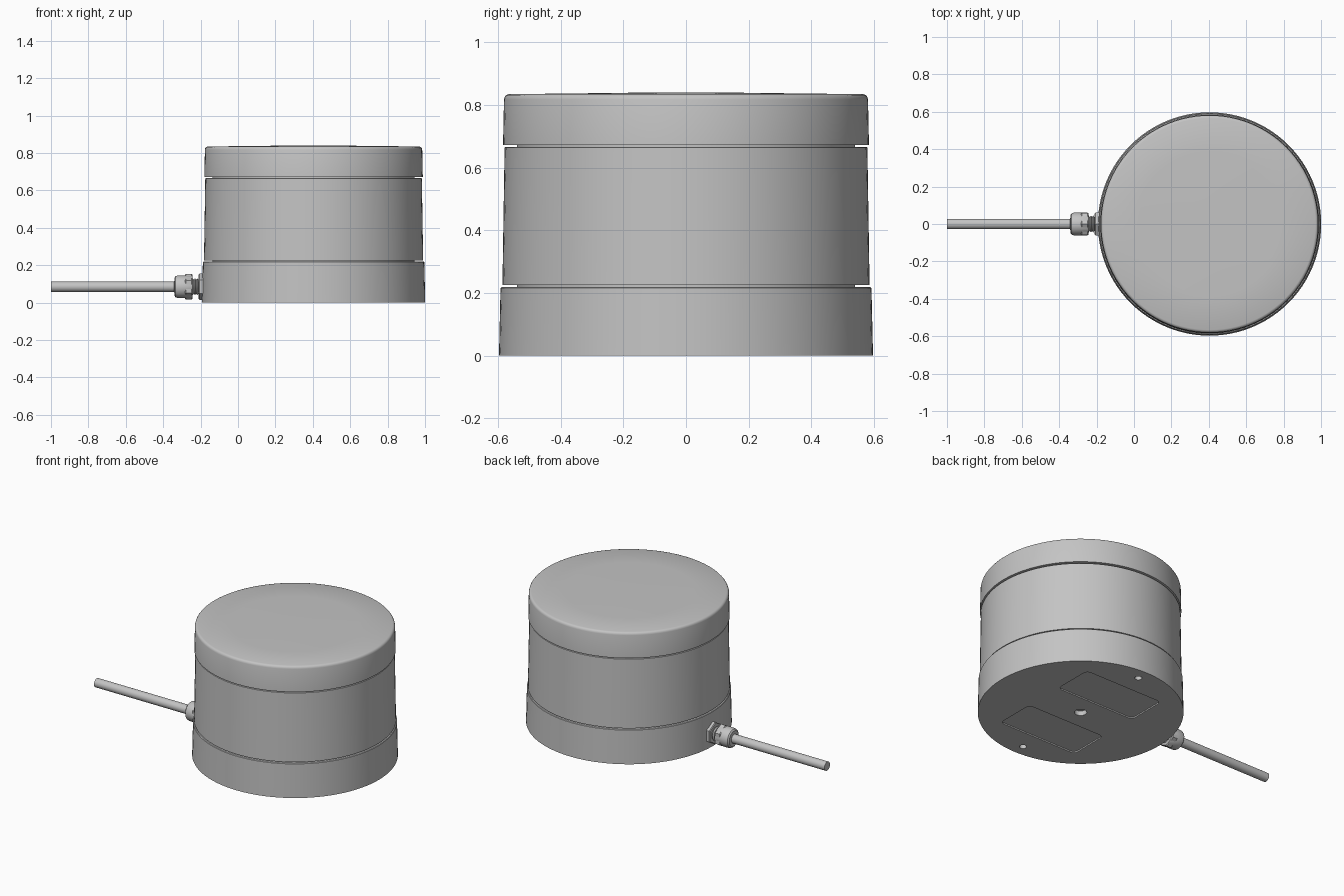
import bpy, bmesh
from math import pi, radians
from mathutils import Matrix, Vector

cube = bpy.data.objects.get("Cube")
if cube:
    bpy.data.objects.remove(cube, do_unlink=True)

grey = bpy.data.materials.new("satin grey")
grey.use_nodes = True
grey.diffuse_color = (0.55, 0.55, 0.55, 1)
grey.node_tree.nodes["Principled BSDF"].inputs["Base Color"].default_value = (0.55, 0.55, 0.55, 1)

CENTRE = Matrix.Translation((0.404, 0, 0))
# Fittings turn about an axis that points to -x at cable height
SIDE = Matrix.Translation((0, 0, 0.085)) @ Matrix.Rotation(radians(-90), 4, 'Y')


def make_object(name, bm, matrix):
    bmesh.ops.transform(bm, matrix=matrix, verts=bm.verts)
    bmesh.ops.recalc_face_normals(bm, faces=bm.faces)
    mesh = bpy.data.meshes.new(name)
    bm.to_mesh(mesh)
    bm.free()
    mesh.materials.append(grey)
    obj = bpy.data.objects.new(name, mesh)
    bpy.context.collection.objects.link(obj)
    return obj


def smooth(obj):
    bpy.ops.object.select_all(action='DESELECT')
    obj.select_set(True)
    bpy.context.view_layer.objects.active = obj
    bpy.ops.object.shade_smooth_by_angle(angle=radians(32))


def lathe(name, profile, matrix, sides=96, rounded=True):
    """Spin (radius, height) points about local z and close the open ends."""
    bm = bmesh.new()
    verts = [bm.verts.new((r, 0, h)) for r, h in profile]
    edges = [bm.edges.new(pair) for pair in zip(verts, verts[1:])]
    bmesh.ops.spin(bm, geom=verts + edges, cent=(0, 0, 0), axis=(0, 0, 1),
                   angle=2 * pi, steps=sides)
    bmesh.ops.remove_doubles(bm, verts=bm.verts, dist=1e-5)
    bmesh.ops.holes_fill(bm, edges=[e for e in bm.edges if e.is_boundary], sides=0)
    obj = make_object(name, bm, matrix)
    if rounded:
        smooth(obj)
    return obj


# Stacked housing, separated by two narrow grooves
base = lathe("base", [(0.597, 0), (0.592, 0.216), (0.589, 0.219)], CENTRE)
lathe("groove_core", [(0.54, 0.2), (0.54, 0.69)], CENTRE)
lathe("middle_body", [(0.586, 0.225), (0.579, 0.664), (0.577, 0.666)], CENTRE)
lathe("top_cap", [(0.584, 0.673), (0.581, 0.818), (0.579, 0.826), (0.574, 0.832),
                  (0.566, 0.835), (0.38, 0.837), (0.14, 0.84), (0, 0.84)], CENTRE)

# Underside: shallow label recesses, two fixing holes and a centre hole
cutters = []
for side in (-1, 1):
    bm = bmesh.new()
    bmesh.ops.create_cube(bm, size=1)
    bmesh.ops.scale(bm, vec=(0.56, 0.26, 0.016), verts=bm.verts)
    upright = [e for e in bm.edges if abs((e.verts[0].co - e.verts[1].co).z) > 0.01]
    bmesh.ops.bevel(bm, geom=upright, offset=0.03, segments=5, affect='EDGES', profile=0.5)
    cutters.append(make_object("recess_cutter", bm, CENTRE @ Matrix.Translation((0, side * 0.26, 0))))
    cutters.append(lathe("hole_cutter", [(0.021, -0.02), (0.021, 0.07)],
                         CENTRE @ Matrix.Translation((0, side * 0.52, 0)), 24))
cutters.append(lathe("centre_cutter", [(0.036, -0.02), (0.036, 0.03)], CENTRE, 32))

bpy.context.view_layer.objects.active = base
for cutter in cutters:
    cutter.hide_render = True
    mod = base.modifiers.new("cut", 'BOOLEAN')
    mod.operation = 'DIFFERENCE'
    mod.solver = 'EXACT'
    mod.object = cutter
    bpy.ops.object.select_all(action='DESELECT')
    base.select_set(True)
    bpy.context.view_layer.objects.active = base
    bpy.ops.object.modifier_apply(modifier=mod.name)
    bpy.data.objects.remove(cutter, do_unlink=True)
smooth(base)

# Cable gland: hex flange, threaded neck, hex nut and domed clamp
lathe("gland_flange", [(0.066, 0.17), (0.07, 0.176), (0.07, 0.206), (0.066, 0.21)],
      SIDE, 6, rounded=False)
thread = [(0.045 if i % 2 else 0.037, 0.2 + i * 0.006) for i in range(9)]
lathe("gland_thread", thread, SIDE, 32)
lathe("gland_nut", [(0.064, 0.243), (0.069, 0.248), (0.069, 0.278), (0.064, 0.283)],
      SIDE, 6, rounded=False)
lathe("gland_dome", [(0.058, 0.243), (0.061, 0.25), (0.061, 0.32), (0.057, 0.333),
                     (0.048, 0.34), (0.028, 0.341)], SIDE, 40)

# Cable
lathe("cable", [(0.028, 0.3), (0.028, 1.0)], SIDE, 32)
